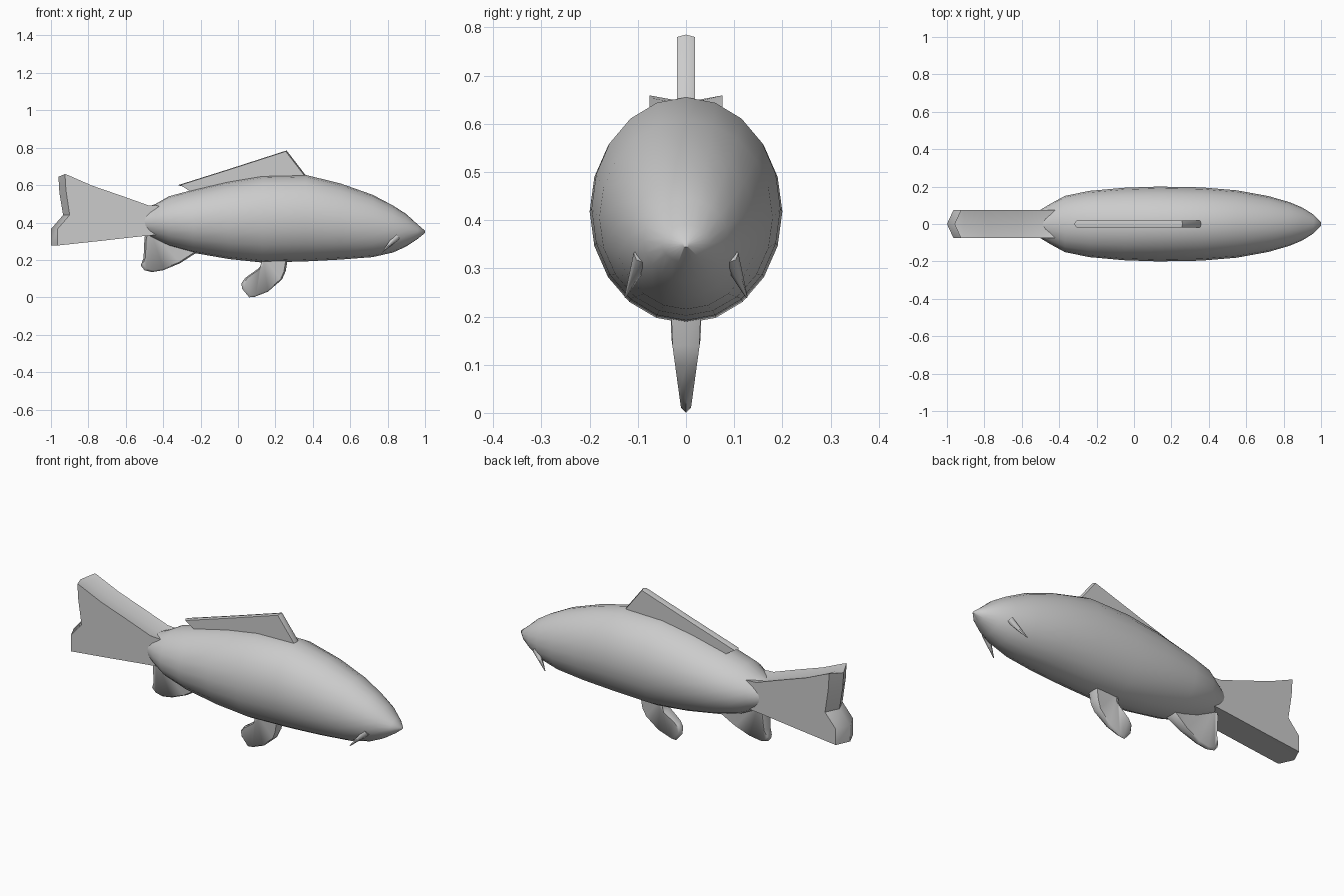
import bpy, bmesh
from math import sin, cos, pi, radians
from mathutils import Vector

if "Cube" in bpy.data.objects:
    bpy.data.objects.remove(bpy.data.objects["Cube"])


def finish(bm, name, angle):
    bmesh.ops.recalc_face_normals(bm, faces=bm.faces)
    me = bpy.data.meshes.new(name)
    bm.to_mesh(me)
    bm.free()
    ob = bpy.data.objects.new(name, me)
    bpy.context.collection.objects.link(ob)
    bpy.ops.object.select_all(action='DESELECT')
    ob.select_set(True)
    bpy.context.view_layer.objects.active = ob
    bpy.ops.object.shade_smooth_by_angle(angle=radians(angle))
    return ob


def loft(name, rings, angle=50):
    """Skin a list of equal-length point rings and cap both ends."""
    bm = bmesh.new()
    vs = [[bm.verts.new(p) for p in r] for r in rings]
    n = len(vs[0])
    for a, b in zip(vs, vs[1:]):
        for i in range(n):
            j = (i + 1) % n
            bm.faces.new((a[i], a[j], b[j], b[i]))
    caps = [bm.faces.new(vs[0]), bm.faces.new(vs[-1])]
    bmesh.ops.triangulate(bm, faces=caps)
    return finish(bm, name, angle)


def fin(name, outline, thick, inner, angle=40):
    """Fin with a centre ridge on the outline and two side faces on the inner line."""
    side = [inner(x, z) for x, z in outline]
    rings = []
    for s in (-1, 1):
        rings.append([(x, s * thick(z), z) for x, z in side])
    rings.insert(1, [(x, 0, z) for x, z in outline])
    return loft(name, rings, angle)


def shrink(cx, cz, f):
    return lambda x, z: (cx + (x - cx) * f, cz + (z - cz) * f)


# Body: x, top, bottom, half width
sections = [
    (1.00, .356, .344, .008), (.96, .390, .312, .05), (.90, .445, .272, .088),
    (.83, .490, .240, .117), (.72, .548, .215, .149), (.55, .608, .202, .180),
    (.36, .655, .192, .196), (.13, .650, .186, .200), (-.05, .620, .205, .194),
    (-.24, .575, .238, .177), (-.37, .540, .274, .150), (-.44, .500, .308, .112),
    (-.50, .475, .335, .076), (-.56, .460, .345, .05)]
N = 20
body = []
for x, top, bot, w in sections:
    c, h = (top + bot) / 2, (top - bot) / 2
    body.append([(x, w * cos(2 * pi * i / N), c + h * sin(2 * pi * i / N)) for i in range(N)])
loft("body", body)

# Tail: thick slab with a ridge along the forked trailing edge
fin("tail_fin",
    [(-.42, .475), (-.48, .478), (-.62, .528), (-.78, .583), (-.91, .640), (-.96, .645),
     (-.955, .56), (-.935, .44), (-1.0, .365), (-1.0, .277), (-.75, .30), (-.50, .328), (-.42, .335)],
    lambda z: .076,
    lambda x, z: (x + (.035 if x < -.93 else 0), z + (.014 if z > .47 else 0)))

# Dorsal fin
fin("dorsal_fin",
    [(.37, .60), (.36, .655), (.26, .785), (-.05, .685), (-.32, .600), (-.24, .575), (-.20, .52)],
    lambda z: .019, shrink(.1, .62, .97))

# Pelvic and anal fins on the centre line, thinning towards their tips
fin("pelvic_fin",
    [(.13, .23), (.13, .18), (.11, .155), (.04, .105), (.018, .075), (.022, .045), (.06, .0),
     (.09, .003), (.16, .03), (.235, .095), (.255, .14), (.27, .23)],
    lambda z: .009 + .022 * min(1, z / .16), shrink(.16, .11, .9), 60)
fin("anal_fin",
    [(-.48, .38), (-.50, .32), (-.505, .21), (-.52, .17), (-.50, .145), (-.46, .135),
     (-.40, .145), (-.31, .182), (-.22, .24), (-.22, .38)],
    lambda z: .01 + .03 * min(1, max(0, z - .13) / .14), shrink(-.38, .25, .92), 60)

# Barbels on both sides of the mouth
for s, label in ((1, "left"), (-1, "right")):
    a, b = Vector((.85, s * .09, .325)), Vector((.77, s * .126, .24))
    bm = bmesh.new()
    bmesh.ops.create_cone(bm, cap_ends=True, segments=6, radius1=.02, radius2=.002,
                          depth=(b - a).length)
    rot = (b - a).to_track_quat('Z', 'Y')
    for v in bm.verts:
        v.co = rot @ v.co + (a + b) / 2
    finish(bm, label + "_barbel", 60)
